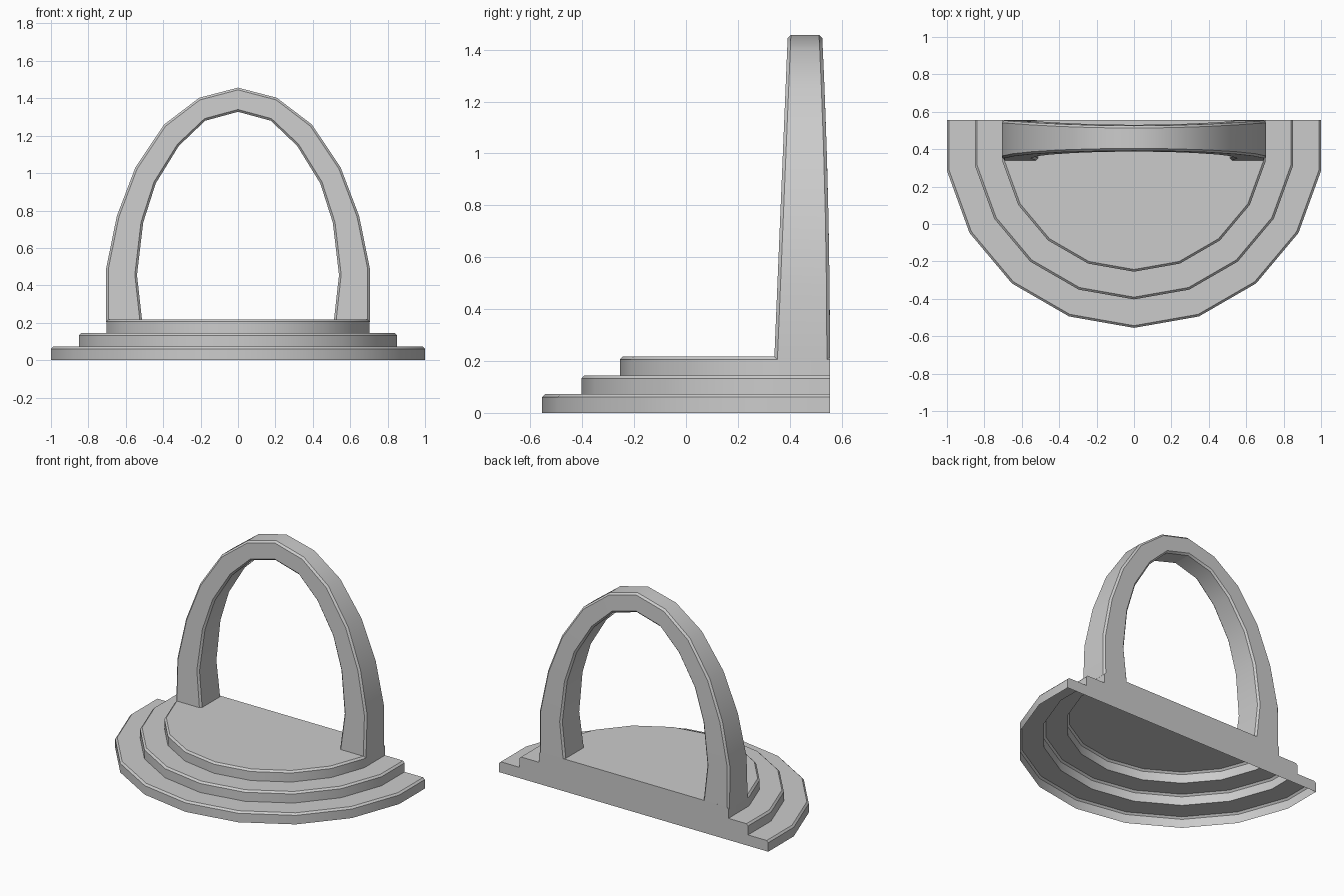
import bpy, bmesh, math
from mathutils import Vector

if "Cube" in bpy.data.objects:
    bpy.data.objects.remove(bpy.data.objects["Cube"])

BACK = 0.555      # y of the flat rear face
CY = 0.46         # y of the steps' arc centre
C = 0.012         # chamfer width


def finish(bm, name):
    bmesh.ops.recalc_face_normals(bm, faces=bm.faces[:])
    me = bpy.data.meshes.new(name)
    bm.to_mesh(me)
    bm.free()
    ob = bpy.data.objects.new(name, me)
    bpy.context.collection.objects.link(ob)
    bpy.ops.object.select_all(action='DESELECT')
    bpy.context.view_layer.objects.active = ob
    ob.select_set(True)
    bpy.ops.object.shade_smooth_by_angle(angle=math.radians(30))
    return ob


def bridge(bm, a, b, closed):
    n = len(a)
    for i in range(n if closed else n - 1):
        j = (i + 1) % n
        bm.faces.new((a[i], a[j], b[j], b[i]))


# Stepped platform: D-shaped rings, open underneath
def step_ring(bm, r, z):
    pts = [(r * math.sin(math.radians(a)), CY - r * math.cos(math.radians(a)))
           for a in range(-80, 81, 20)]
    pts = [(pts[0][0], BACK)] + pts + [(pts[-1][0], BACK)]
    return [bm.verts.new((x, y, z)) for x, y in pts]


bm = bmesh.new()
rings = []
z = 0.0
for r in (1.0154, 0.863, 0.715):
    top = z + 0.0725
    rings += [step_ring(bm, r, z), step_ring(bm, r, top - C), step_ring(bm, r - C, top)]
    z = top
for a, b in zip(rings, rings[1:]):
    bridge(bm, a, b, False)
bm.faces.new(rings[-1])
bm.faces.new([k[0] for k in rings] + [k[-1] for k in reversed(rings)])
finish(bm, "stepped_platform")

# Arch: chamfered section lofted through outer/inner (x, z) stations
half = [((0.705, 0.205), (0.512, 0.205)),
        ((0.705, 0.49), (0.54, 0.455)),
        ((0.648, 0.77), (0.507, 0.735)),
        ((0.549, 1.03), (0.44, 0.945)),
        ((0.395, 1.26), (0.317, 1.145)),
        ((0.207, 1.403), (0.176, 1.28)),
        ((0.0, 1.457), (0.0, 1.328))]
stations = half + [((-o[0], o[1]), (-i[0], i[1])) for o, i in reversed(half[:-1])]


def front_y(z):
    return 0.34 + 0.052 * (z - 0.2) / 1.25


def back_y(z):
    return BACK - 0.03 * ((z - 0.2) / 1.25) ** 2


bm = bmesh.new()
sections = []
for o, i in stations:
    o, i = Vector(o), Vector(i)
    d = (i - o).normalized() * C
    sec = [(o, front_y, C), (o + d, front_y, 0), (i - d, front_y, 0), (i, front_y, C),
           (i, back_y, -C), (i - d, back_y, 0), (o + d, back_y, 0), (o, back_y, -C)]
    sections.append([bm.verts.new((p.x, f(p.y) + s, p.y)) for p, f, s in sec])
for a, b in zip(sections, sections[1:]):
    bridge(bm, a, b, True)
finish(bm, "arch")
